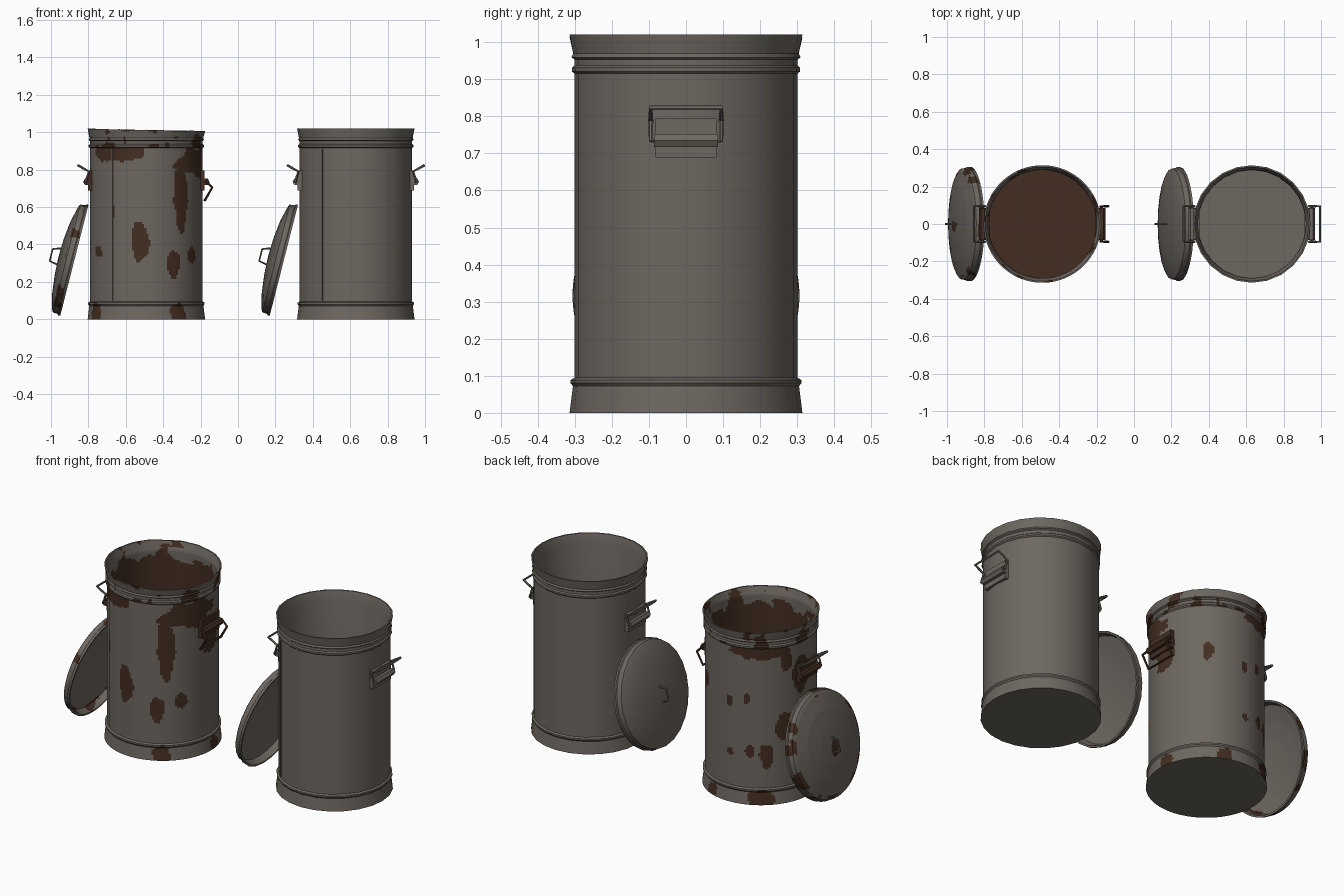
import bpy, bmesh, math
from mathutils import Matrix, Vector, noise

cube = bpy.data.objects.get("Cube")
if cube:
    bpy.data.objects.remove(cube, do_unlink=True)


def material(name, rgb):
    m = bpy.data.materials.new(name)
    m.use_nodes = True
    m.diffuse_color = (*rgb, 1)
    m.node_tree.nodes["Principled BSDF"].inputs["Base Color"].default_value = (*rgb, 1)
    return m


METAL = material("weathered_steel", (0.155, 0.136, 0.117))
RUST = material("brown_rust", (0.056, 0.027, 0.015))


def finish(bm, name, mats, matrix=Matrix()):
    """Turn a bmesh into a smooth-shaded object with sharp creases."""
    bmesh.ops.recalc_face_normals(bm, faces=bm.faces)
    mesh = bpy.data.meshes.new(name)
    bm.to_mesh(mesh)
    bm.free()
    for m in mats:
        mesh.materials.append(m)
    ob = bpy.data.objects.new(name, mesh)
    bpy.context.collection.objects.link(ob)
    ob.matrix_world = matrix
    bpy.ops.object.select_all(action='DESELECT')
    ob.select_set(True)
    bpy.context.view_layer.objects.active = ob
    bpy.ops.object.shade_smooth_by_angle(angle=math.radians(32))
    return ob


def lathe(name, profile, matrix, rusty=None, warp=None):
    """Spin an (r, z) profile; rusty(point) paints a finely divided copy."""
    segs = 168 if rusty else 24
    if rusty:
        fine = [profile[0]]
        for (r0, z0), (r1, z1) in zip(profile, profile[1:]):
            n = max(1, math.ceil(math.hypot(r1 - r0, z1 - z0) / 0.011))
            fine += [(r0 + (r1 - r0) * i / n, z0 + (z1 - z0) * i / n) for i in range(1, n + 1)]
        profile = fine
    bm = bmesh.new()
    rings = []
    for r, z in profile:
        count = segs if r > 0 else 1
        ring = []
        for i in range(count):
            a = math.tau * i / segs
            p = Vector((r * math.cos(a), r * math.sin(a), z))
            ring.append(bm.verts.new(warp(p) if warp else p))
        rings.append(ring)
    for a, b in zip(rings, rings[1:]):
        for i in range(segs):
            j = (i + 1) % segs
            corners = [a[i % len(a)], a[j % len(a)], b[j % len(b)], b[i % len(b)]]
            bm.faces.new(list(dict.fromkeys(corners)))
    if rusty:
        for f in bm.faces:
            f.material_index = int(rusty(f.calc_center_median()))
    return finish(bm, name, [METAL, RUST], matrix)


def box(name, size, matrix, mat):
    bm = bmesh.new()
    bmesh.ops.create_cube(bm, size=1, matrix=Matrix.Diagonal((*size, 1)))
    return finish(bm, name, [mat], matrix)


def rod(name, points, radius, matrix, mat):
    """Bent round wire through a few points."""
    curve = bpy.data.curves.new(name, 'CURVE')
    curve.dimensions = '3D'
    curve.bevel_depth = radius
    curve.bevel_resolution = 1
    curve.use_fill_caps = True
    spline = curve.splines.new('POLY')
    spline.points.add(len(points) - 1)
    for sp, p in zip(spline.points, points):
        sp.co = (*p, 1)
    helper = bpy.data.objects.new(name + "_path", curve)
    bpy.context.collection.objects.link(helper)
    bm = bmesh.new()
    tmp = bpy.data.meshes.new_from_object(helper.evaluated_get(bpy.context.evaluated_depsgraph_get()))
    bm.from_mesh(tmp)
    bpy.data.objects.remove(helper)
    bpy.data.meshes.remove(tmp)
    return finish(bm, name, [mat], matrix)


# Rust patches on the can wall: azimuth, height, half width, half height
PATCHES = [
    (-125, .89, .16, .05), (-25, .84, .17, .08), (-52, .66, .045, .17), (3, .69, .08, .1),
    (-97, .42, .05, .1), (-61, .30, .036, .075), (-36, .34, .036, .05), (-127, .57, .012, .05),
    (-148, .36, .035, .03), (125, .89, .16, .045), (152, .84, .035, .07), (172, .73, .06, .1),
    (110, .62, .02, .03), (150, .45, .045, .08), (132, .28, .042, .07), (113, .31, .025, .035),
    (52, .65, .03, .055), (91, .59, .018, .03), (92, .29, .018, .02), (-150, .03, .05, .05),
    (-57, .04, .05, .05), (125, .03, .08, .05), (68, .03, .04, .05), (8, .03, .04, .04),
]


def can_rust(p):
    n = noise.noise(p * 13) + 0.4 * noise.noise(p * 31)
    if math.hypot(p.x, p.y) < 0.294 and p.z > 0.01:      # inside wall and floor
        return p.z < 0.93 + 0.09 * n
    if p.z < 0.002:                                      # underside
        return False
    if p.z > 0.915:                                      # hoops and rim
        return n > (0.12 if p.z < 0.975 else 0.3)
    az = math.degrees(math.atan2(p.y, p.x))
    for a, z, w, h in PATCHES:
        arc = math.radians((az - a + 180) % 360 - 180) * 0.3
        if (arc / w) ** 2 + ((p.z - z) / h) ** 2 + 0.75 * n < 1:
            return True
    return False


def lid_rust(p):
    n = noise.noise(p * 12) + 0.4 * noise.noise(p * 30)
    r = math.hypot(p.x, p.y)
    if r > 0.275 and p.z > 0.002:                        # rim edge
        return n > 0.2
    return p.z > 0.08 and ((p.x + .03) / .05) ** 2 + ((p.y + .015) / .035) ** 2 + n < 1


def bent_rim(p):
    """Battered top edge."""
    if p.z > 0.965:
        k = (p.z - 0.965) / 0.055
        p.z -= 0.013 * k * (0.5 + p.x / 0.62) + 0.006 * k * abs(noise.noise(p * 9))
    return p


CAN = [(0, 0), (.314, 0), (.305, .072), (.311, .08), (.311, .089), (.301, .095),
       (.301, .915), (.308, .921), (.308, .931), (.301, .937), (.301, .953),
       (.309, .959), (.304, .969), (.314, 1.02), (.306, 1.02), (.29, .965),
       (.288, .02), (0, .02)]
LID = [(0, .073), (.11, .069), (.2, .057), (.284, .038), (.296, 0), (.306, 0),
       (.306, .012), (.3, .016), (.297, .043), (.284, .05), (.2, .071), (.1, .083), (0, .087)]

# Bail shapes as (radius, height): folded up or hanging down
RAISED = [(.325, .735), (.307, .79), (.365, .823)]
HANGING = [(.318, .74), (.352, .705), (.312, .635)]


def side_handle(name, matrix, bail, holder_mat, bail_mat):
    box(name + "_plate", (.03, .165, .105), matrix @ Matrix.Translation((.296, 0, .742)), holder_mat)
    rod(name + "_sleeve", [(.318, -.086, .735), (.318, .086, .735)], .02, matrix, holder_mat)
    arm = [(r, -.095, z) for r, z in bail]
    path = arm + [(r, .095, z) for r, z in reversed(bail)]
    path = [(.318, -.08, .735)] + path + [(.318, .08, .735)]
    rod(name + "_bail", path, .007, matrix, bail_mat)


def trash_can(prefix, x, rusted):
    base = Matrix.Translation((x, 0, 0))
    lathe(prefix + "_can", CAN, base, can_rust if rusted else None, bent_rim if rusted else None)

    # Overlapped wall seam
    seam = base @ Matrix.Rotation(math.radians(-127), 4, 'Z') @ Matrix.Translation((.299, 0, .505))
    box(prefix + "_wall_seam", (.009, .007, .81), seam, METAL)

    # Handles on both sides
    worn = RUST if rusted else METAL
    side_handle(prefix + "_left_handle", base, HANGING if rusted else RAISED, worn, worn)
    side_handle(prefix + "_right_handle", base @ Matrix.Rotation(math.pi, 4, 'Z'), RAISED, worn, METAL)

    # Lid leaning against the wall, with its grip
    lean = Matrix.Translation((x - .385, 0, .315)) @ Matrix.Rotation(math.radians(-75.7), 4, 'Y')
    lathe(prefix + "_lid", LID, lean, lid_rust if rusted else None)
    grip = [(-.045, 0, .08), (-.036, 0, .127), (.03, 0, .127), (.047, 0, .08)]
    rod(prefix + "_lid_grip", grip, .006, lean, METAL)


trash_can("rusty", -.49, True)
trash_can("clean", .63, False)
